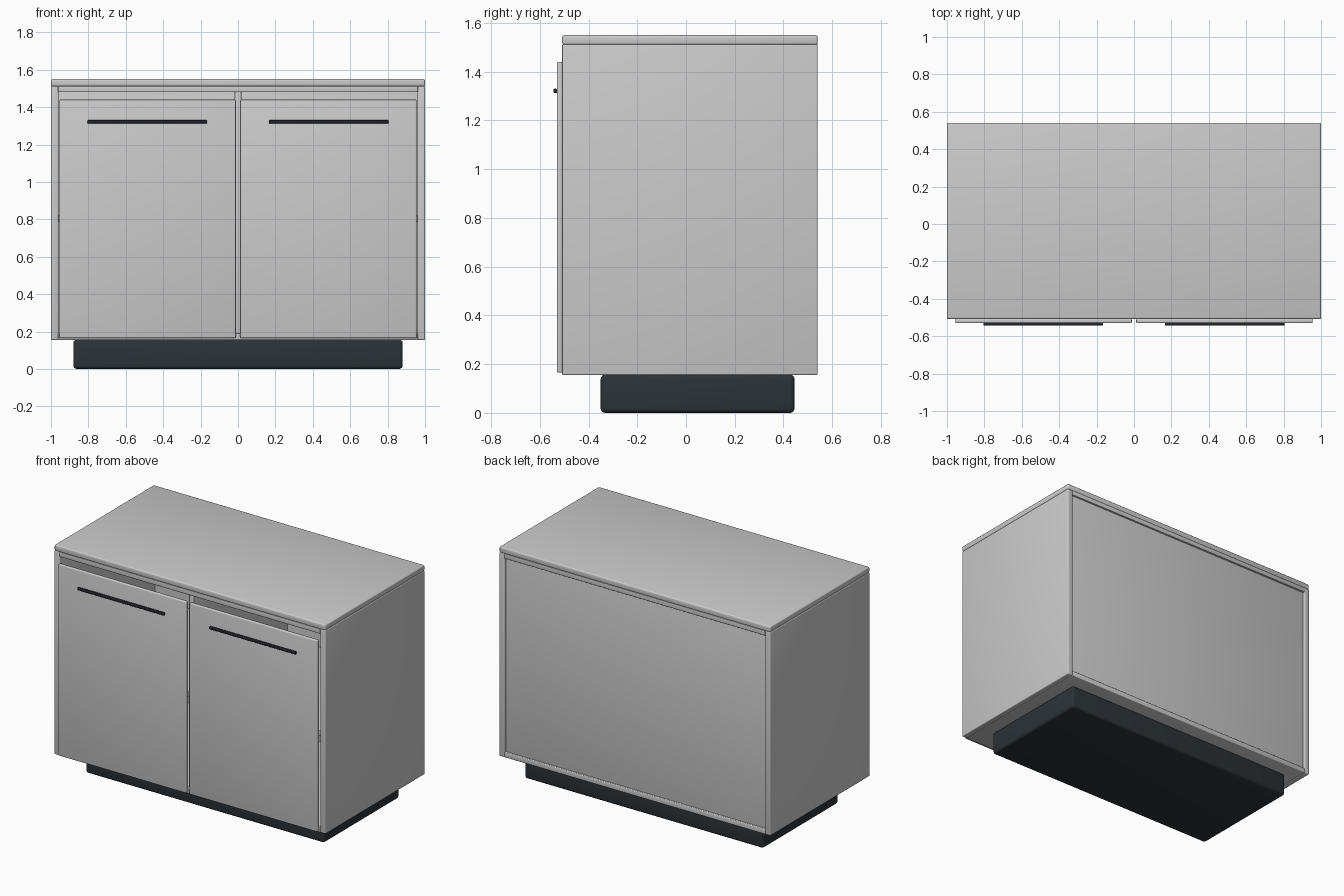
import bpy

if "Cube" in bpy.data.objects:
    bpy.data.objects.remove(bpy.data.objects["Cube"])


def material(name, color):
    m = bpy.data.materials.new(name)
    m.diffuse_color = (*color, 1)
    m.use_nodes = True
    m.node_tree.nodes["Principled BSDF"].inputs["Base Color"].default_value = m.diffuse_color
    return m


DARK = material("dark_plinth", (0.025, 0.032, 0.038))
BLACK = material("black_handle", (0.015, 0.017, 0.022))


def box(name, x, y, z, bevel=0.006, mat=None, segments=3):
    """Bevelled box from (min, max) ranges."""
    bpy.ops.mesh.primitive_cube_add(
        size=1, location=[(a + b) / 2 for a, b in (x, y, z)])
    ob = bpy.context.object
    ob.name = name
    ob.scale = [b - a for a, b in (x, y, z)]
    bpy.ops.object.transform_apply(location=False, rotation=False, scale=True)
    mod = ob.modifiers.new("Bevel", 'BEVEL')
    mod.width = bevel
    mod.segments = segments
    bpy.ops.object.modifier_apply(modifier=mod.name)
    bpy.ops.object.shade_smooth_by_angle()
    if mat:
        ob.data.materials.append(mat)
    return ob


FRONT, BACK = -0.508, 0.54

# Plinth
box("plinth", (-0.88, 0.88), (-0.35, 0.445), (0, 0.157), 0.018, DARK, 4)

# Carcass: worktop, top rail panel, floor, back, centre divider
box("worktop", (-1, 1), (FRONT, BACK), (1.51, 1.55), 0.009)
box("upper_panel", (-0.962, 0.962), (FRONT, BACK), (1.48, 1.512), 0.003)
box("bottom_panel", (-0.962, 0.962), (FRONT, BACK), (0.155, 0.19), 0.005)
box("back_panel", (-0.962, 0.962), (0.495, 0.527), (0.188, 1.482), 0.002)
box("centre_divider", (-0.018, 0.018), (-0.49, 0.497), (0.188, 1.482), 0.003)

# Parts repeated left and right
for side, s in (("left", -1), ("right", 1)):
    def span(a, b):
        return tuple(sorted((s * a, s * b)))

    box(f"{side}_side_panel", span(0.96, 1), (FRONT, BACK), (0.155, 1.512))
    box(f"{side}_shelf", span(0.016, 0.962), (-0.48, 0.497), (0.785, 0.82), 0.003)
    box(f"{side}_door", span(0.012, 0.955), (-0.53, FRONT + 0.001), (0.165, 1.44))
    box(f"{side}_handle", span(0.165, 0.805), (-0.544, -0.528),
        (1.312, 1.33), 0.005, BLACK)
